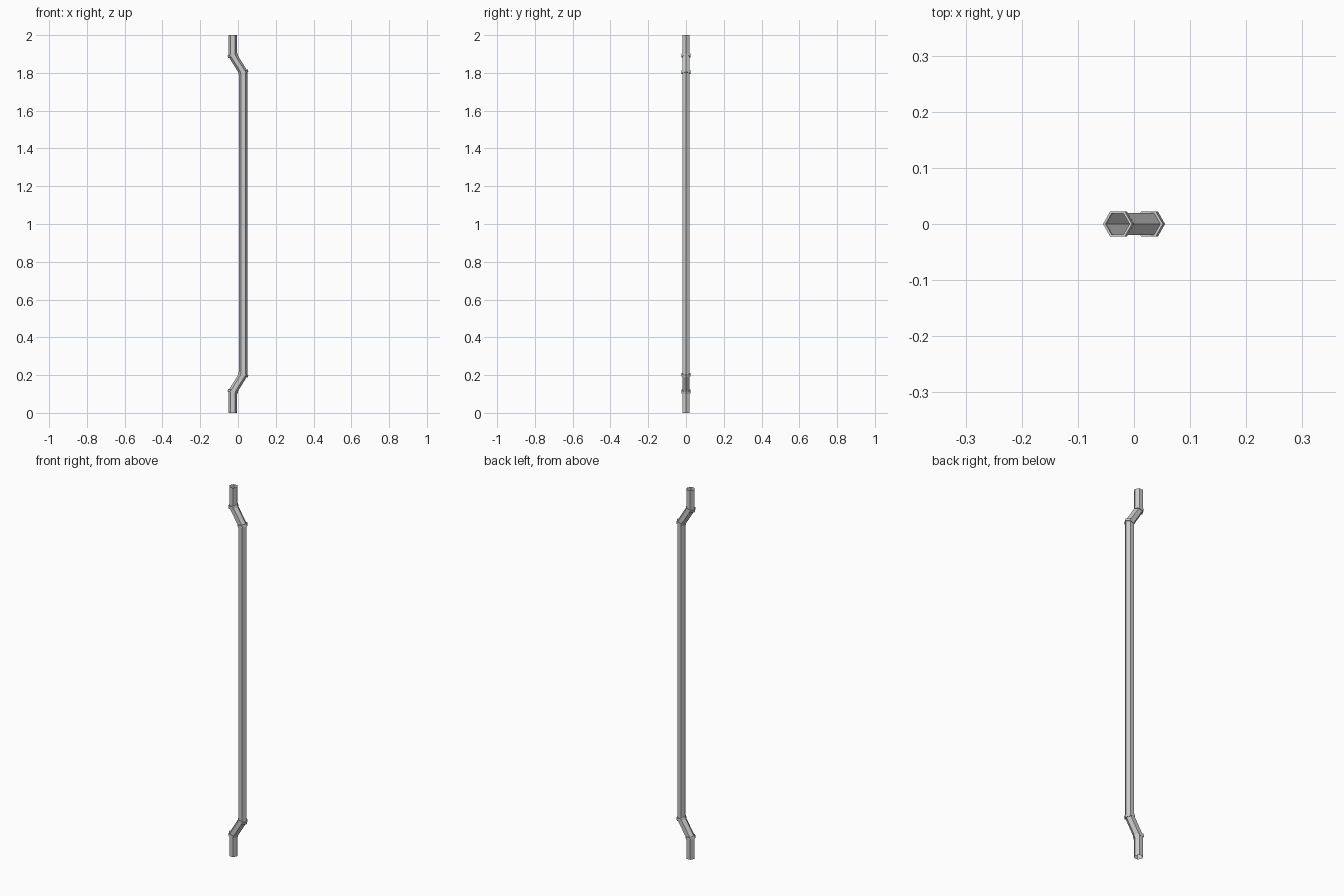
import bpy, bmesh, math
from mathutils import Vector

if "Cube" in bpy.data.objects:
    bpy.data.objects.remove(bpy.data.objects["Cube"])

SIDES = 6
PIPE_R, COLLAR_R = 0.0225, 0.0262
OFF = 0.0275

# Centre line in the xz plane
PATH = [Vector(p) for p in [(-OFF, 0, 0), (-OFF, 0, 0.113), (OFF, 0, 0.202),
                            (OFF, 0, 1.804), (-OFF, 0, 1.892), (-OFF, 0, 2)]]


def sweep(name, path, radii):
    """Hexagonal tube along a path, mitred at the bends, open at both ends."""
    bm = bmesh.new()
    rings = []
    for i, (p, r) in enumerate(zip(path, radii)):
        dirs = [(b - a).normalized() for a, b in zip(path, path[1:])
                if (a is p or b is p)]
        tangent = sum(dirs, Vector()).normalized()
        side = Vector((tangent.z, 0, -tangent.x))
        mitre = 1 / tangent.dot(dirs[0])
        rings.append([bm.verts.new(p + side * (r * mitre * math.cos(a))
                                   + Vector((0, r * math.sin(a), 0)))
                      for a in (math.tau * k / SIDES for k in range(SIDES))])
    for a, b in zip(rings, rings[1:]):
        for k in range(SIDES):
            n = (k + 1) % SIDES
            bm.faces.new((a[k], a[n], b[n], b[k]))
    return finish(name, bm), rings


def finish(name, bm):
    bmesh.ops.recalc_face_normals(bm, faces=bm.faces)
    mesh = bpy.data.meshes.new(name)
    bm.to_mesh(mesh)
    bm.free()
    obj = bpy.data.objects.new(name, mesh)
    bpy.context.collection.objects.link(obj)
    return obj


def collar(name, at, before, after, half=0.0065):
    """Tilted hexagonal ring around a bend, with flat flanges to the pipe."""
    d0, d1 = (at - before).normalized(), (after - at).normalized()
    t = (d0 + d1).normalized()
    side = Vector((t.z, 0, -t.x))
    bm = bmesh.new()
    rings = []
    for r, h in ((PIPE_R * 0.95, -half), (COLLAR_R, -half),
                 (COLLAR_R, half), (PIPE_R * 0.95, half)):
        rings.append([bm.verts.new(at + t * h + side * (r * 1.03 * math.cos(a))
                                   + Vector((0, r * math.sin(a), 0)))
                      for a in (math.tau * k / SIDES for k in range(SIDES))])
    for a, b in zip(rings, rings[1:]):
        for k in range(SIDES):
            n = (k + 1) % SIDES
            bm.faces.new((a[k], a[n], b[n], b[k]))
    finish(name, bm)


# Main pipe
sweep("pipe", PATH, [PIPE_R] * len(PATH))

# Collar at every bend
for i in range(1, len(PATH) - 1):
    collar(f"collar_{i}", PATH[i], PATH[i - 1], PATH[i + 1])
